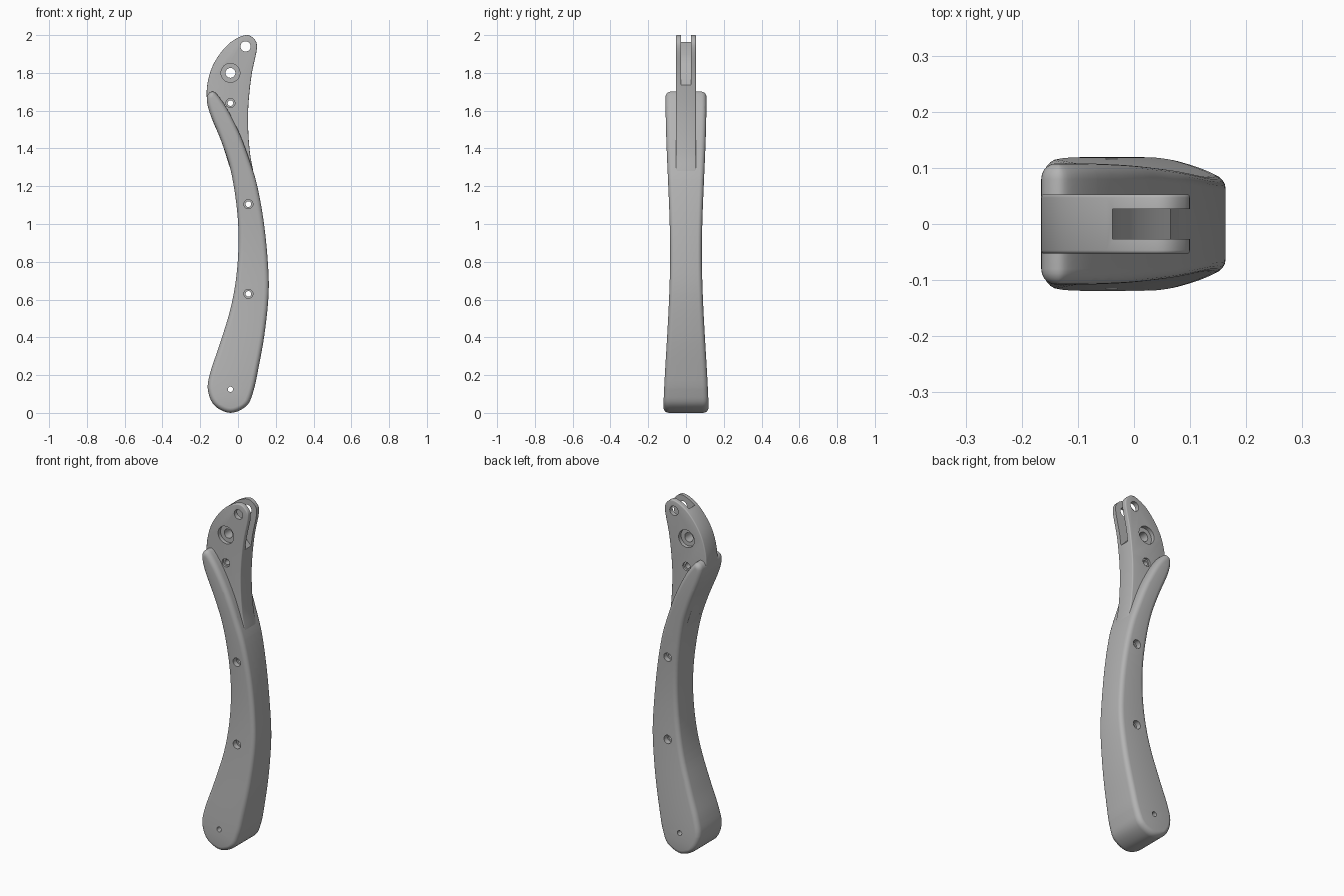
import bpy, bmesh
from math import pi, radians
from mathutils import Vector, Matrix

if "Cube" in bpy.data.objects:
    bpy.data.objects.remove(bpy.data.objects["Cube"])

metal = bpy.data.materials.new("plain grey")
metal.use_nodes = True
GREY = (0.45, 0.45, 0.45, 1)
metal.diffuse_color = GREY
metal.node_tree.nodes["Principled BSDF"].inputs["Base Color"].default_value = GREY


def smooth_loop(points, steps):
    """Closed Catmull-Rom curve through the points."""
    pts = [Vector(p) for p in points]
    n, out = len(pts), []
    for i in range(n):
        a, b, c, d = (pts[(i + k) % n] for k in (-1, 0, 1, 2))
        for s in range(steps):
            t = s / steps
            out.append(0.5 * (2 * b + (c - a) * t + (2 * a - 5 * b + 4 * c - d) * t**2
                              + (3 * b - a - 3 * c + d) * t**3))
    return out


def plate(name, outline, half, bevel=0, segments=4, width=None):
    """Extrude an x-z outline along y, round its rims, optionally vary its width."""
    bm = bmesh.new()
    face = bm.faces.new([bm.verts.new((p[0], -half, p[1])) for p in outline])
    ext = bmesh.ops.extrude_face_region(bm, geom=[face])["geom"]
    bmesh.ops.translate(bm, vec=(0, 2 * half, 0),
                        verts=[v for v in ext if isinstance(v, bmesh.types.BMVert)])
    bmesh.ops.recalc_face_normals(bm, faces=bm.faces)
    if bevel:
        rims = [e for e in bm.edges if abs(e.verts[0].co.y - e.verts[1].co.y) < 1e-5]
        bmesh.ops.bevel(bm, geom=rims, offset=bevel, segments=segments,
                        profile=0.5, affect='EDGES', clamp_overlap=False)
    if width:
        # Cut level bands so the flanks can follow the waist
        for i in range(1, 40):
            bmesh.ops.bisect_plane(bm, geom=bm.verts[:] + bm.edges[:] + bm.faces[:],
                                   plane_co=(0, 0, i * 0.0427), plane_no=(0, 0, 1))
        for v in bm.verts:
            v.co.y *= width(v.co.z) / half
    mesh = bpy.data.meshes.new(name)
    bm.to_mesh(mesh)
    bm.free()
    obj = bpy.data.objects.new(name, mesh)
    bpy.context.collection.objects.link(obj)
    mesh.materials.append(metal)
    return obj


def cylinder(x, z, radius, y, depth):
    bpy.ops.mesh.primitive_cylinder_add(vertices=32, radius=radius, depth=depth,
                                        location=(x, y, z), rotation=(pi / 2, 0, 0))
    return bpy.context.object


def cut(obj, cutter):
    cutter.hide_render = True
    mod = obj.modifiers.new("cut", 'BOOLEAN')
    mod.operation, mod.solver, mod.object = 'DIFFERENCE', 'EXACT', cutter
    bpy.ops.object.select_all(action='DESELECT')
    bpy.context.view_layer.objects.active = obj
    obj.select_set(True)
    bpy.ops.object.modifier_apply(modifier=mod.name)
    bpy.data.objects.remove(cutter)


def drill(obj, x, z, radius, bore=0, face=0, depth=0.02):
    """Through hole, with a wider recess sunk into both faces."""
    cut(obj, cylinder(x, z, radius, 0, 1))
    if bore:
        for side in (-1, 1):
            cut(obj, cylinder(x, z, bore, side * (face + 0.1 - depth), 0.2))


def finish(obj):
    bpy.ops.object.select_all(action='DESELECT')
    bpy.context.view_layer.objects.active = obj
    obj.select_set(True)
    bpy.ops.object.shade_smooth_by_angle(angle=radians(32))


def handle_width(z):
    """Half width: broad foot, narrow waist, flared tip."""
    waist = 0.85
    if z < waist:
        t = min((waist - z) / 0.8, 1)
        return 0.084 + 0.035 * t * t * (3 - 2 * t) ** 0.6
    t = min((z - waist) / 0.8, 1)
    return 0.084 + 0.024 * t * t * (3 - 2 * t)


# Curved handle with a slim tip that hugs the head plate
handle_outline = [
    (-0.165, 1.67), (-0.15, 1.59), (-0.087, 1.435), (-0.04, 1.29), (-0.008, 1.10),
    (0.003, 0.92), (-0.008, 0.73), (-0.04, 0.55), (-0.098, 0.36), (-0.145, 0.22),
    (-0.16, 0.125), (-0.125, 0.04), (-0.04, 0.0), (0.045, 0.037), (0.08, 0.11),
    (0.105, 0.22), (0.14, 0.415), (0.162, 0.63), (0.157, 0.81), (0.135, 1.02),
    (0.1, 1.21), (0.06, 1.34), (0.01, 1.475), (-0.055, 1.605), (-0.11, 1.685),
    (-0.14, 1.7)]
handle = plate("handle", smooth_loop(handle_outline, 5), 0.1, 0.026, 5, handle_width)
for z in (1.105, 0.63):
    drill(handle, 0.055, z, 0.015, 0.024, handle_width(z), 0.03)
drill(handle, -0.04, 0.125, 0.014)
finish(handle)

# Flat head plate, its lower end buried in the handle
head_outline = [
    (0.04, 2.0), (-0.035, 1.965), (-0.1, 1.895), (-0.145, 1.81), (-0.166, 1.7),
    (-0.15, 1.59), (-0.087, 1.435), (-0.04, 1.29), (0.0, 1.2), (0.06, 1.19),
    (0.083, 1.25), (0.064, 1.37), (0.054, 1.5), (0.055, 1.63), (0.072, 1.79),
    (0.1, 1.93), (0.085, 1.98)]
head = plate("head_plate", smooth_loop(head_outline, 5), 0.053, 0.006, 3)

# Slot that forks the head's upper front edge
slot_floor = [(-0.038, 2.1), (-0.038, 1.9), (-0.025, 1.85), (0.005, 1.8), (0.04, 1.76),
              (0.07, 1.73), (0.2, 1.65), (0.2, 2.1)]
cut(head, plate("slot_cutter", slot_floor, 0.027))

drill(head, 0.04, 1.94, 0.027)
drill(head, -0.04, 1.8, 0.026, 0.05, 0.053, 0.022)
drill(head, -0.04, 1.64, 0.015, 0.024, 0.053, 0.012)
finish(head)
